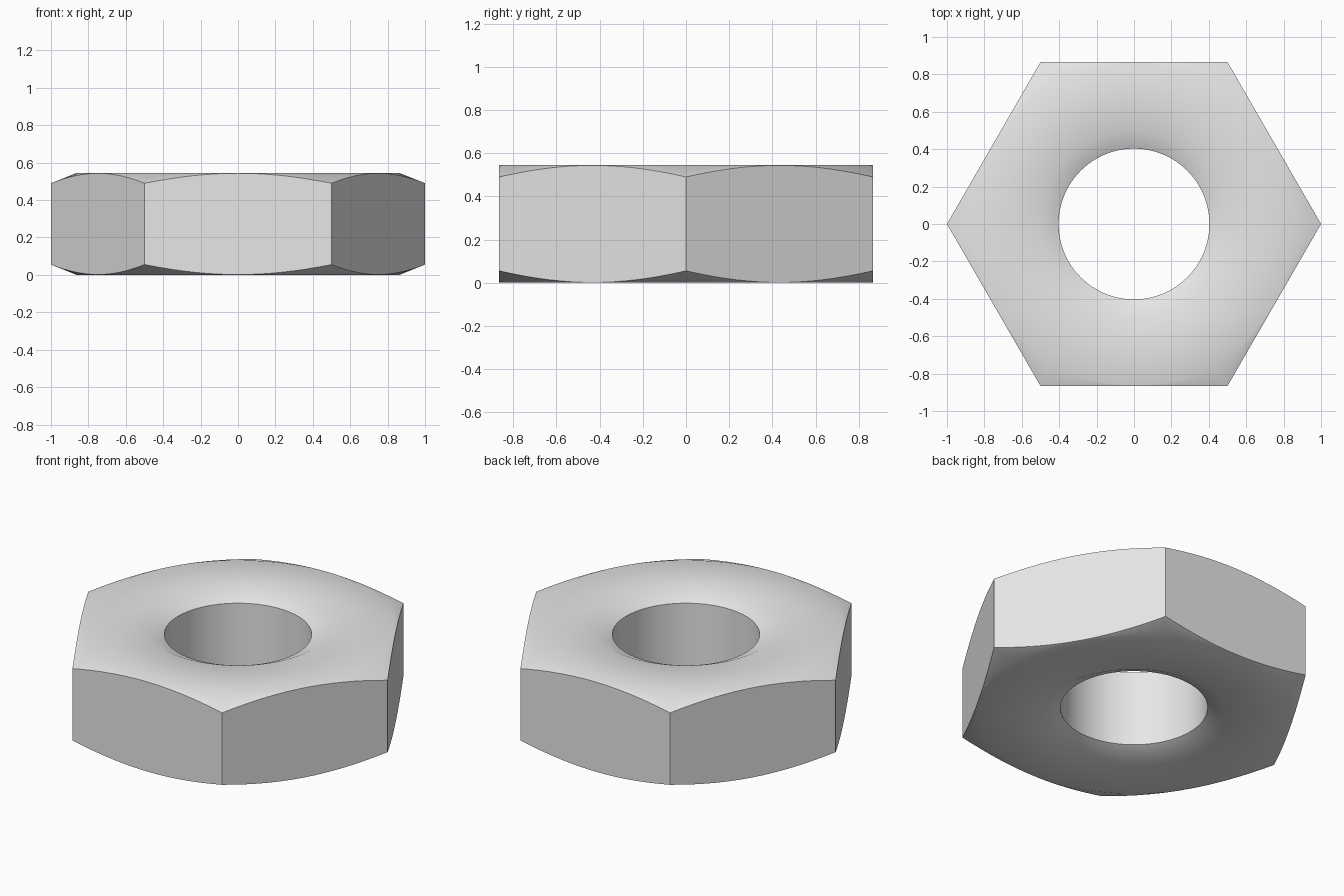
import bpy
import bmesh
from math import cos, sin, pi, radians

cube = bpy.data.objects.get("Cube")
if cube:
    bpy.data.objects.remove(cube, do_unlink=True)

HEIGHT = 0.545
HOLE = 0.403            # bore radius
SINK = 0.5              # outer radius of the countersink
SINK_DEPTH = 0.045
FLAT = 0.862            # where the corner chamfer begins
SLOPE = 0.4             # chamfer drop per unit of radius
STEPS = 96              # multiple of six, so the corners are exact


def hex_radius(angle):
    """Distance from the axis to the hexagon's side at this angle."""
    return cos(pi / 6) / cos(angle % (pi / 3) - pi / 6)


def section(angle):
    """Closed radius/height loop of the nut at one angle."""
    outer = hex_radius(angle)
    top = [(HOLE, HEIGHT - SINK_DEPTH), (SINK, HEIGHT), (FLAT, HEIGHT),
           (outer, HEIGHT - SLOPE * (outer - FLAT))]
    return top + [(r, HEIGHT - z) for r, z in reversed(top)]


# Steel
steel = bpy.data.materials.new("steel grey")
steel.use_nodes = True
grey = (0.8, 0.8, 0.8, 1)
steel.diffuse_color = grey
steel.node_tree.nodes["Principled BSDF"].inputs["Base Color"].default_value = grey

# Hexagonal nut body: sections swept around the axis
bm = bmesh.new()
loops = []
for i in range(STEPS):
    a = 2 * pi * i / STEPS
    loops.append([bm.verts.new((r * cos(a), r * sin(a), z)) for r, z in section(a)])
for i, loop in enumerate(loops):
    following = loops[(i + 1) % STEPS]
    for j in range(len(loop)):
        k = (j + 1) % len(loop)
        bm.faces.new((loop[j], loop[k], following[k], following[j]))
bmesh.ops.recalc_face_normals(bm, faces=bm.faces)

mesh = bpy.data.meshes.new("hex_nut")
bm.to_mesh(mesh)
bm.free()
mesh.materials.append(steel)
nut = bpy.data.objects.new("hex_nut", mesh)
bpy.context.collection.objects.link(nut)

# Soft countersink and chamfer, crisp sides and bore rim
bpy.ops.object.select_all(action="DESELECT")
nut.select_set(True)
bpy.context.view_layer.objects.active = nut
bpy.ops.object.shade_smooth_by_angle(angle=radians(30))
